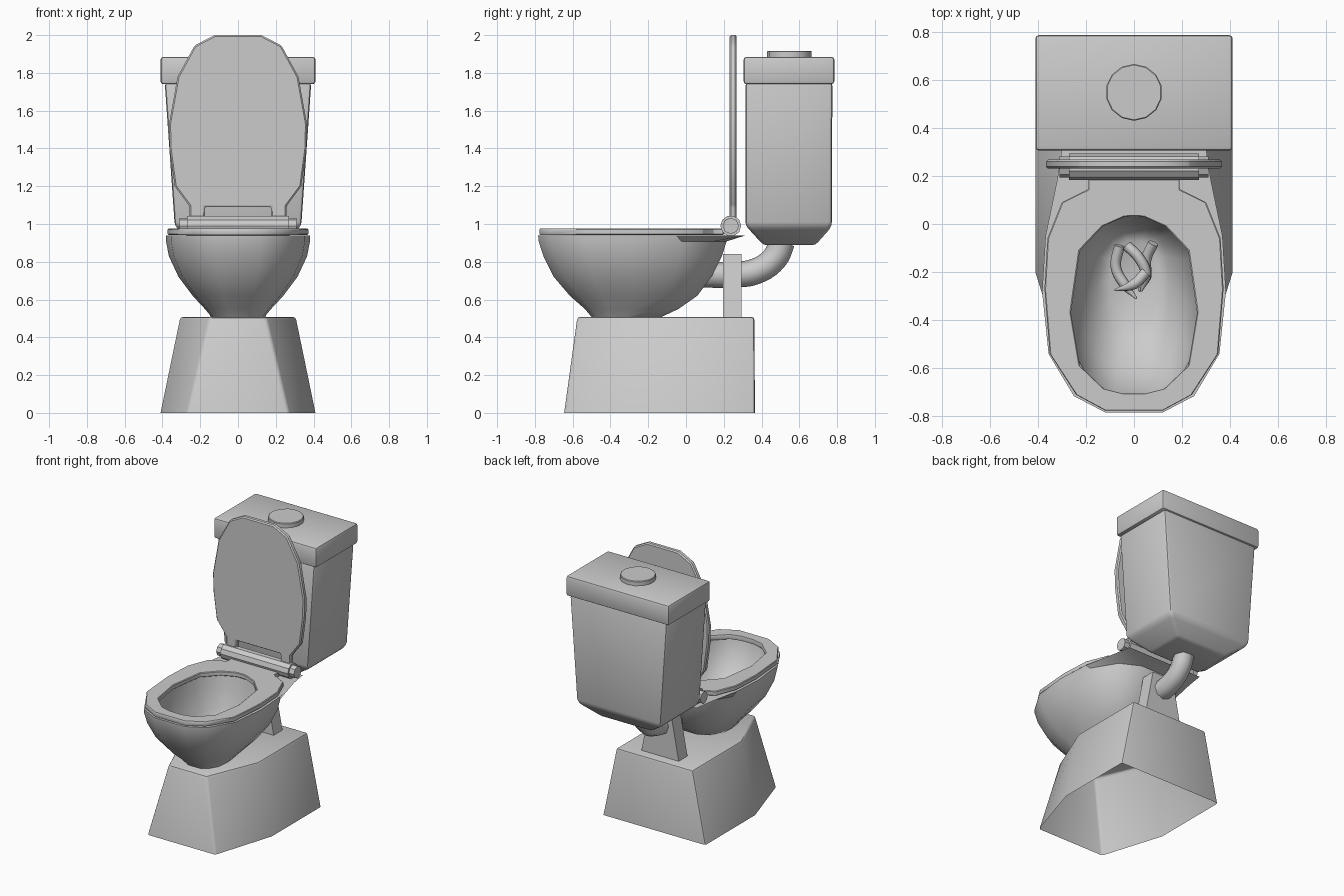
import bpy, bmesh, math
from mathutils import Matrix

if "Cube" in bpy.data.objects:
    bpy.data.objects.remove(bpy.data.objects["Cube"])


def finish(ob, bevel=0.0, segments=2, angle=35):
    """Apply bevel, turn into mesh, shade smooth with sharp edges kept."""
    if bevel:
        m = ob.modifiers.new("bevel", 'BEVEL')
        m.width, m.segments, m.limit_method = bevel, segments, 'ANGLE'
    bpy.ops.object.select_all(action='DESELECT')
    ob.select_set(True)
    bpy.context.view_layer.objects.active = ob
    bpy.ops.object.convert(target='MESH')
    bpy.ops.object.shade_smooth_by_angle(angle=math.radians(angle))
    return ob


def from_bmesh(name, bm):
    bmesh.ops.recalc_face_normals(bm, faces=bm.faces)
    me = bpy.data.meshes.new(name)
    bm.to_mesh(me)
    bm.free()
    ob = bpy.data.objects.new(name, me)
    bpy.context.collection.objects.link(ob)
    return ob


def loft(name, rings, start=True, end=True, wrap=False):
    """Skin a list of equal-length 3D rings."""
    bm = bmesh.new()
    vs = [[bm.verts.new(p) for p in r] for r in rings]
    pairs = list(zip(vs, vs[1:])) + ([(vs[-1], vs[0])] if wrap else [])
    for a, b in pairs:
        for i in range(len(a)):
            j = (i + 1) % len(a)
            bm.faces.new((a[i], a[j], b[j], b[i]))
    if start and not wrap:
        bm.faces.new(vs[0])
    if end and not wrap:
        bm.faces.new(vs[-1])
    return from_bmesh(name, bm)


def mirror(half, z):
    """Full ring at height z from a half outline on the +x side."""
    return [(x, y, z) for x, y in half] + [(-x, y, z) for x, y in reversed(half)]


def rect(z, hx, y0, y1):
    return mirror([(hx, y0), (hx, y1)], z)


def cylinder(name, r, depth, sides, loc, axis='Z'):
    bm = bmesh.new()
    rot = Matrix.Rotation(math.pi / 2, 4, 'Y') if axis == 'X' else Matrix()
    bmesh.ops.create_cone(bm, cap_ends=True, segments=sides, radius1=r, radius2=r,
                          depth=depth, matrix=Matrix.Translation(loc) @ rot)
    return from_bmesh(name, bm)


def tube(name, pts, radius, taper=False):
    cu = bpy.data.curves.new(name, 'CURVE')
    cu.dimensions, cu.bevel_depth, cu.bevel_resolution = '3D', radius, 2
    cu.resolution_u, cu.use_fill_caps = 5, True
    sp = cu.splines.new('BEZIER')
    sp.bezier_points.add(len(pts) - 1)
    for bp, p in zip(sp.bezier_points, pts):
        bp.co = p
        bp.handle_left_type = bp.handle_right_type = 'AUTO'
    if taper:
        sp.bezier_points[-1].radius = 0.2
    ob = bpy.data.objects.new(name, cu)
    bpy.context.collection.objects.link(ob)
    return finish(ob, angle=50)


# Pedestal, open underneath
finish(loft("pedestal", [
    mirror([(.27, -.645), (.41, -.2), (.41, .365)], 0),
    mirror([(.15, -.575), (.305, -.2), (.305, .362)], .508)], start=False), .015)

# Bowl: outer shell, rear ledge, inner basin
SHAPE = [(.32, 0), (.66, .07), (.93, .25), (1, .5), (.93, .76), (.66, .93), (.3, 1)]


def oval(z, yf, yb, w):
    return mirror([(w * x, yf + (yb - yf) * t) for x, t in SHAPE], z)


RIM = [(.12, -.783), (.25, -.715), (.355, -.54), (.382, -.28), (.368, -.05), (.32, .18), (.3, .31)]
outer = [(.508, -.50, -.13, .14), (.55, -.535, -.04, .175), (.62, -.615, .06, .24),
         (.72, -.70, .135, .315), (.83, -.755, .19, .366), (.908, -.78, .215, .381)]
inner = [(.94, -.72, .045, .27), (.85, -.70, .03, .258), (.72, -.61, 0, .215),
         (.63, -.48, -.03, .15), (.60, -.40, -.07, .10)]
finish(loft("bowl", [oval(*r) for r in outer] + [mirror(RIM, .938)] + [oval(*r) for r in inner]),
       angle=40)

# Seat ring with rear tab
so = [(.12, -.775), (.24, -.71), (.35, -.54), (.372, -.27), (.36, -.06), (.3, .09), (.19, .145), (.19, .2)]
si = [(.045, -.705), (.125, -.685), (.225, -.59), (.262, -.37), (.225, -.11), (.13, -.01),
      (.04, .03), (.015, .033)]
finish(loft("seat", [mirror(so, .942), mirror(so, .975), mirror(si, .975), mirror(si, .942)],
            wrap=True), .004, 1)

# Raised lid with notch between its two hinge legs
LID = [(.124, 2), (.23, 1.945), (.32, 1.78), (.365, 1.53), (.362, 1.4), (.335, 1.2),
       (.257, 1.095), (.257, 1.0), (.175, 1.0), (.175, 1.09)]
finish(loft("lid", [[(x, y, z) for x, z, _ in mirror(LID, 0)] for y in (.23, .268)]), .008, 1)

# Hinge barrel and end pins
finish(cylinder("hinge_barrel", .055, .54, 10, (0, .237, .99), 'X'))
for side, tag in ((-1, "left"), (1, "right")):
    finish(cylinder("hinge_pin_" + tag, .043, .05, 8, (side * .285, .237, .99), 'X'))

# Tank, tank cover, flush button
finish(loft("tank", [rect(.888, .2, .41, .685), rect(.967, .31, .338, .755),
                     rect(.992, .335, .315, .772), rect(1.75, .388, .315, .775)]), .018)
finish(loft("tank_cover", [rect(1.74, .41, .305, .785), rect(1.885, .41, .305, .785)]), .015)
finish(cylinder("flush_button", .118, .05, 14, (0, .547, 1.892)), .004, 1)

# Flush pipe and rear support post
tube("flush_pipe", [(0, .51, .91), (0, .47, .82), (0, .37, .75), (0, .25, .732), (0, .05, .735)], .069)
finish(loft("support_post", [rect(.5, .15, .195, .295), rect(.84, .085, .195, .295)]))

# Curled waste strands in the basin
strands = [
    [(.08, -.08, .69), (.05, -.15, .66), (.05, -.22, .65), (.02, -.28, .64)],
    [(-.06, -.09, .66), (-.075, -.18, .64), (-.04, -.25, .64), (.01, -.31, .65)],
    [(-.03, -.09, .68), (.02, -.14, .69), (.05, -.21, .68), (.03, -.28, .66)],
    [(.05, -.2, .70), (.0, -.25, .70), (-.08, -.275, .67)],
]
for i, pts in enumerate(strands):
    tube(f"waste_strand_{i + 1}", pts, .022, taper=True)
